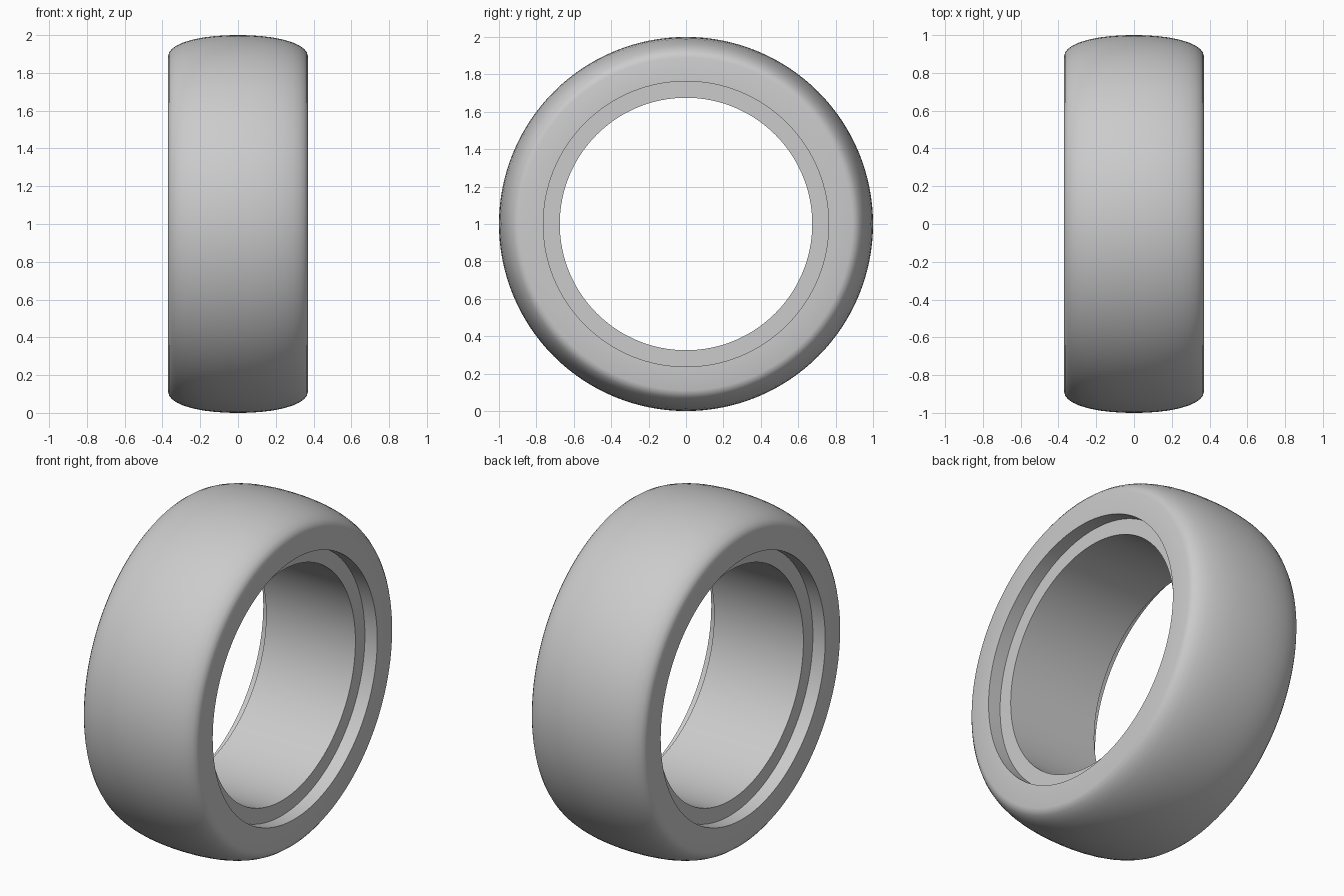
import bpy, bmesh, math
from mathutils import Vector

cube = bpy.data.objects.get("Cube")
if cube:
    bpy.data.objects.remove(cube, do_unlink=True)

HALF_WIDTH, RECESS_DEPTH = 0.37, 0.08
RECESS_RADIUS, BORE_RADIUS = 0.763, 0.675
SEGMENTS = 128

# Rubber colour
rubber = bpy.data.materials.new("light grey rubber")
rubber.use_nodes = True
grey = (0.6, 0.6, 0.6, 1)
rubber.diffuse_color = grey
rubber.node_tree.nodes["Principled BSDF"].inputs["Base Color"].default_value = grey

# Half cross-section as (width, radius): crowned tread, soft shoulder, side wall, recess, bore
half = [(0.06, 0.999), (0.12, 0.995), (0.18, 0.988), (0.24, 0.976), (0.29, 0.961),
        (0.325, 0.945), (0.35, 0.927), (0.364, 0.91), (HALF_WIDTH, 0.89),
        (HALF_WIDTH, RECESS_RADIUS),
        (HALF_WIDTH - RECESS_DEPTH, RECESS_RADIUS),
        (HALF_WIDTH - RECESS_DEPTH, BORE_RADIUS)]
section = [(0, 1.0)] + half + [(-x, r) for x, r in reversed(half)]

# Spin the closed section around the axle
bm = bmesh.new()
verts = [bm.verts.new((x, 0, r)) for x, r in section]
edges = [bm.edges.new((v, verts[i - 1])) for i, v in enumerate(verts)]
bmesh.ops.spin(bm, geom=verts + edges, cent=Vector(), axis=(1, 0, 0),
               angle=math.tau, steps=SEGMENTS)
bmesh.ops.remove_doubles(bm, verts=bm.verts, dist=0.0005)
bmesh.ops.recalc_face_normals(bm, faces=bm.faces)

mesh = bpy.data.meshes.new("tyre")
bm.to_mesh(mesh)
bm.free()
mesh.materials.append(rubber)
tyre = bpy.data.objects.new("tyre", mesh)
tyre.location.z = 1
bpy.context.collection.objects.link(tyre)

# Smooth tread with crisp recess edges
bpy.ops.object.select_all(action='DESELECT')
tyre.select_set(True)
bpy.context.view_layer.objects.active = tyre
bpy.ops.object.shade_smooth_by_angle(angle=math.radians(40))
